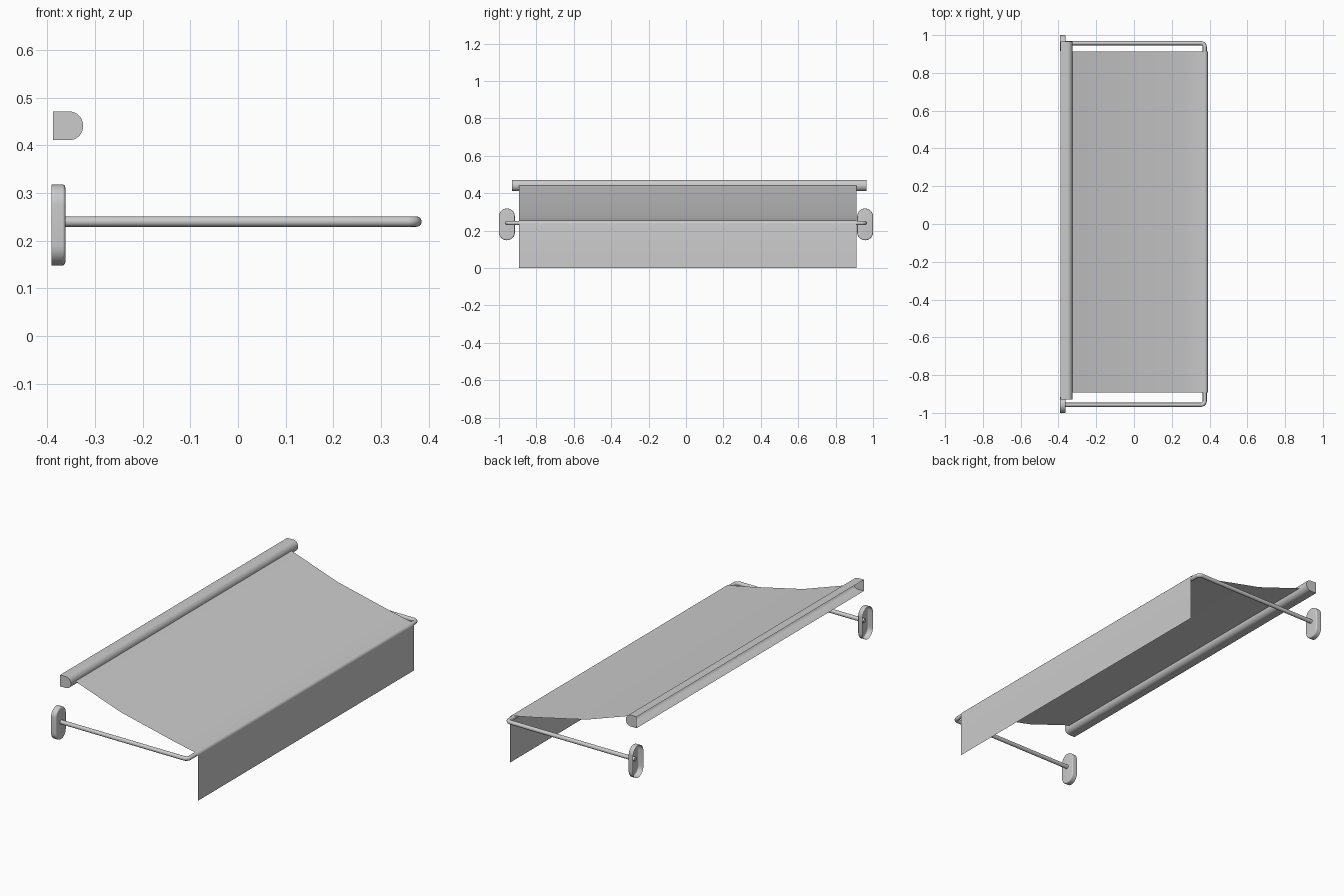
import bpy, bmesh
from math import sin, cos, pi, radians

if "Cube" in bpy.data.objects:
    bpy.data.objects.remove(bpy.data.objects["Cube"])


def finish(name, bm, angle=35, recalc=True):
    """Turn a bmesh into a smooth-by-angle object."""
    if recalc:
        bmesh.ops.recalc_face_normals(bm, faces=bm.faces[:])
    me = bpy.data.meshes.new(name)
    bm.to_mesh(me)
    bm.free()
    ob = bpy.data.objects.new(name, me)
    bpy.context.collection.objects.link(ob)
    smooth(ob, angle)
    return ob


def smooth(ob, angle=35):
    bpy.ops.object.select_all(action='DESELECT')
    ob.select_set(True)
    bpy.context.view_layer.objects.active = ob
    bpy.ops.object.shade_smooth_by_angle(angle=radians(angle))


def sweep_y(bm, profile, y0, y1):
    """Extrude an open xz profile along y, returning both end rows."""
    rows = [[bm.verts.new((x, y, z)) for x, z in profile] for y in (y0, y1)]
    for i in range(len(profile) - 1):
        bm.faces.new((rows[0][i], rows[0][i + 1], rows[1][i + 1], rows[1][i]))
    return rows


# Cassette: rounded-front housing, open at the wall side, with closed ends
profile = [(-0.388, 0.411)]
for i in range(17):
    a = -pi / 2 + pi * i / 16
    profile.append((-0.353 + 0.028 * cos(a), 0.441 + 0.030 * sin(a)))
profile.append((-0.388, 0.471))
bm = bmesh.new()
for row in sweep_y(bm, profile, -0.93, 0.966):
    bm.faces.new(row)
finish("cassette", bm)

# Fabric: sagging canopy that rolls over the front bar into a hanging valance
path = [(-0.326, 0.440), (-0.06, 0.348), (0.25, 0.277)]
for i in range(9):
    a = radians(102) * (1 - i / 8)
    path.append((0.374 + 0.0165 * cos(a), 0.2365 + 0.0165 * sin(a)))
path.append((0.3905, 0.0))
bm = bmesh.new()
sweep_y(bm, path, -0.893, 0.912)
bmesh.ops.reverse_faces(bm, faces=bm.faces[:])
finish("fabric", bm, 40, False)

# Support frame: U-shaped round bar with filleted corners
r, xo, yo = 0.02, 0.3745, 0.957
half = [(-0.375, -yo)]
for i in range(9):
    a = -pi / 2 + pi / 2 * i / 8
    half.append((xo - r + r * cos(a), -yo + r + r * sin(a)))
points = half + [(x, -y) for x, y in reversed(half)]
cu = bpy.data.curves.new("support_frame", 'CURVE')
cu.dimensions = '3D'
cu.bevel_depth = 0.0108
cu.bevel_resolution = 6
cu.use_fill_caps = True
sp = cu.splines.new('POLY')
sp.points.add(len(points) - 1)
for p, (x, y) in zip(sp.points, points):
    p.co = (x, y, 0.24, 1)
frame = bpy.data.objects.new("support_frame", cu)
bpy.context.collection.objects.link(frame)
bpy.ops.object.select_all(action='DESELECT')
frame.select_set(True)
bpy.context.view_layer.objects.active = frame
bpy.ops.object.convert(target='MESH')
smooth(bpy.context.object)


# Wall brackets: stadium-shaped cups with rounded front edge, open at the back
def stadium(bm, x, cy, cz, radius, straight):
    ring = []
    for side in (0, 1):
        for i in range(17):
            a = pi * side + pi * i / 16
            dz = straight if side == 0 else -straight
            ring.append(bm.verts.new((x, cy + radius * cos(a), cz + dz + radius * sin(a))))
    return ring


def bracket(name, cy):
    bm = bmesh.new()
    fillet = 0.006
    steps = [(-0.3915, 0.0425)]
    for i in range(6):
        a = pi / 2 * i / 5
        steps.append((-0.3625 - fillet + fillet * sin(a),
                      0.0425 - fillet + fillet * cos(a)))
    rings = [stadium(bm, x, cy, 0.233, rad, 0.0425) for x, rad in steps]
    for a, b in zip(rings, rings[1:]):
        n = len(a)
        for i in range(n):
            j = (i + 1) % n
            bm.faces.new((a[i], a[j], b[j], b[i]))
    bm.faces.new(rings[-1])
    finish(name, bm)


bracket("bracket_near", -0.9575)
bracket("bracket_far", 0.9575)
